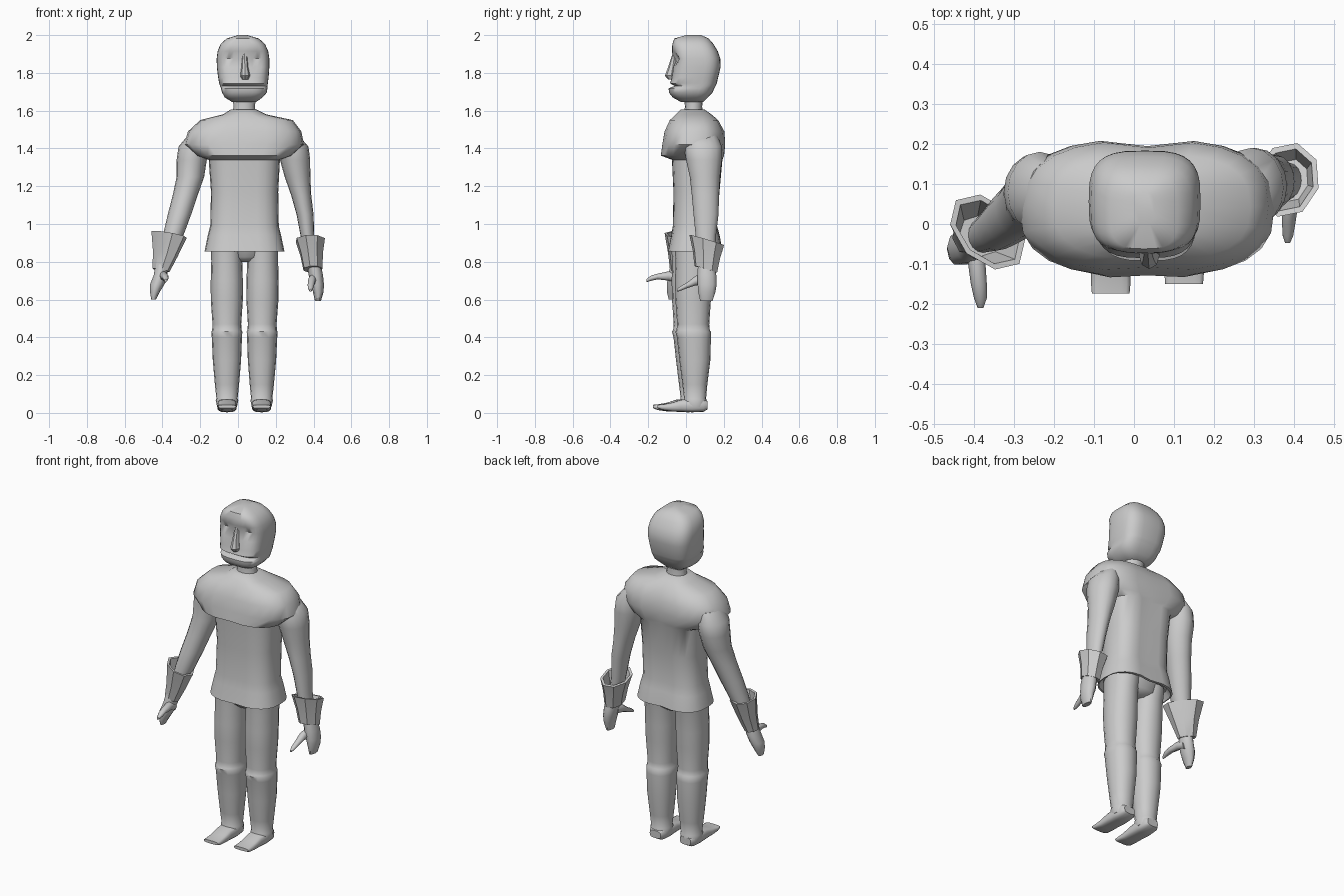
import bpy, bmesh, math
from mathutils import Vector


def finish(name, bm, angle=50):
    bmesh.ops.recalc_face_normals(bm, faces=bm.faces)
    me = bpy.data.meshes.new(name)
    bm.to_mesh(me)
    bm.free()
    ob = bpy.data.objects.new(name, me)
    bpy.context.collection.objects.link(ob)
    bpy.ops.object.select_all(action='DESELECT')
    ob.select_set(True)
    bpy.context.view_layer.objects.active = ob
    bpy.ops.object.shade_smooth_by_angle(angle=math.radians(angle))
    return ob


def loft(name, rings, n=16, p=2.0, axis='Z', yaw=0, slope=(0, 0), edit=None, angle=50):
    """Skin superellipse rings (x, y, z, r1, r2), stacked along Z or Y."""
    bm = bmesh.new()
    loops = []
    cy, sy = math.cos(math.radians(yaw)), math.sin(math.radians(yaw))
    for x, y, z, r1, r2 in rings:
        loop = []
        for i in range(n):
            a = 2 * math.pi * i / n
            c, s = math.cos(a), math.sin(a)
            u = r1 * math.copysign(abs(c) ** (2 / p), c)
            v = r2 * math.copysign(abs(s) ** (2 / p), s)
            u, v = u * cy - v * sy, u * sy + v * cy
            if axis == 'Z':
                co = Vector((x + u, y + v, z + slope[0] * u + slope[1] * v))
            else:
                co = Vector((x + u, y, z + v))
            if edit:
                edit(co)
            loop.append(bm.verts.new(co))
        loops.append(loop)
    for a, b in zip(loops, loops[1:]):
        for i in range(n):
            j = (i + 1) % n
            bm.faces.new((a[i], a[j], b[j], b[i]))
    bm.faces.new(loops[0])
    bm.faces.new(loops[-1])
    return finish(name, bm, angle)


def span(x0, x1, y0, y1, z):
    """Ring from its extents."""
    return ((x0 + x1) / 2, (y0 + y1) / 2, z, (x1 - x0) / 2, (y1 - y0) / 2)


# Jacket: flared hem, waist, overhanging chest, rounded shoulders
def spine_groove(co):
    g = math.exp(-((co.x - 0.04) / 0.06) ** 2)
    if co.z < 1.56:
        co.y += (-0.018 if co.y > 0.05 else 0.01) * g


loft("jacket", [
    span(-.15, .22, -.07, .165, .89),
    span(-.172, .241, -.09, .185, .855),
    span(-.177, .246, -.10, .20, .855),
    span(-.16, .228, -.083, .185, .94),
    span(-.147, .216, -.075, .172, .99),
    span(-.143, .213, -.072, .185, 1.17),
    span(-.155, .222, -.08, .20, 1.34),
    span(-.22, .285, -.138, .207, 1.362),
    span(-.285, .35, -.13, .212, 1.42),
    span(-.265, .335, -.118, .208, 1.49),
    span(-.20, .29, -.09, .175, 1.55),
    span(-.08, .15, -.055, .135, 1.58),
    span(-.04, .10, -.03, .10, 1.605)],
    n=24, p=2.7, edit=spine_groove)

# Neck
loft("neck", [(.033, .04, 1.56, .07, .06), (.033, .04, 1.62, .056, .045),
              (.033, .04, 1.69, .065, .055)])


# Head: boxy skull with eye sockets pressed into the flat face
def face(co):
    if co.y < 0:
        for ex in (-.04, .098):
            d = ((co.x - ex) / .04) ** 2 + ((co.z - 1.875) / .03) ** 2
            co.y += .03 * math.exp(-d)


loft("head", [
    span(-.03, .095, -.025, .09, 1.645),
    span(-.07, .13, -.07, .115, 1.67),
    span(-.084, .152, -.09, .14, 1.695),
    span(-.09, .156, -.092, .15, 1.718),
    span(-.095, .156, -.06, .157, 1.731),
    span(-.10, .158, -.085, .163, 1.745),
    span(-.105, .162, -.075, .17, 1.775),
    span(-.112, .166, -.07, .183, 1.83),
    span(-.113, .166, -.07, .182, 1.875),
    span(-.108, .16, -.076, .168, 1.915),
    span(-.092, .143, -.072, .145, 1.953),
    span(-.06, .11, -.062, .12, 1.982),
    span(0, .05, -.0, .08, 2.0)],
    n=32, p=3.2, edit=face)

# Nose wedge
loft("nose", [(.035, -.06, 1.90, .012, .012), (.036, -.07, 1.83, .018, .025),
              (.038, -.078, 1.785, .026, .034), (.038, -.07, 1.765, .018, .025)],
     n=8, angle=30)

# Arms
loft("arm_a", [(-.215, .075, 1.47, .05, .08), (-.235, .08, 1.41, .08, .10),
               (-.245, .08, 1.34, .08, .095), (-.252, .065, 1.25, .073, .085),
               (-.28, .04, 1.15, .066, .073), (-.31, .015, 1.05, .062, .066),
               (-.34, -.01, .95, .055, .056), (-.38, -.03, .82, .036, .042)])
loft("arm_b", [(.27, .085, 1.47, .05, .08), (.293, .09, 1.41, .08, .10),
               (.302, .095, 1.34, .08, .095), (.315, .10, 1.25, .068, .08),
               (.335, .103, 1.15, .053, .072), (.355, .106, 1.05, .045, .066),
               (.367, .105, .94, .036, .054), (.385, .108, .82, .034, .045)])

# Flared open glove cuffs
loft("cuff_a", [(-.408, -.04, .755, .05, .04), (-.385, -.03, .84, .075, .055),
                (-.365, -.02, .945, .112, .075), (-.365, -.02, .945, .096, .062),
                (-.385, -.03, .83, .055, .045)],
     n=8, yaw=-45, slope=(-.22, -.12), angle=35)
loft("cuff_b", [(.397, .105, .76, .052, .062), (.39, .108, .84, .062, .075),
                (.383, .11, .915, .08, .095), (.383, .11, .915, .066, .08),
                (.39, .108, .83, .045, .055)],
     n=8, yaw=-15, slope=(.05, -.3), angle=35)

# Flat hands with outstretched thumbs
loft("hand_a", [(-.40, -.04, .80, .034, .038), (-.41, -.05, .73, .036, .048),
                (-.428, -.058, .68, .038, .045), (-.44, -.065, .64, .026, .038),
                (-.447, -.07, .60, .012, .022)], n=10)
loft("hand_b", [(.40, .105, .80, .034, .042), (.412, .11, .73, .038, .053),
                (.42, .112, .68, .035, .053), (.425, .11, .64, .028, .048),
                (.423, .108, .592, .016, .034)], n=10)
loft("thumb_a", [(-.40, -.04, .71, .024, .03), (-.393, -.09, .725, .022, .025),
                 (-.387, -.15, .722, .02, .015), (-.383, -.185, .713, .016, .014),
                 (-.383, -.21, .70, .007, .008)], n=8, axis='Y')
loft("thumb_b", [(.40, .10, .71, .024, .03), (.39, .05, .70, .02, .025),
                 (.386, .005, .675, .017, .015), (.384, -.03, .658, .013, .012),
                 (.383, -.048, .648, .006, .007)], n=8, axis='Y')

# Hips under the jacket
loft("hips", [(.035, .045, .80, .04, .06), (.035, .045, .825, .12, .09),
              (.035, .045, .92, .16, .11)], p=2.4)

# Legs with boot tops, and feet; the two sides sit slightly offset in depth
for side, cx, lean, dy in (("a", -.06, .002, -.008), ("b", .132, -.007, .010)):
    rings = [(.88, .04, .082, .11), (.80, .035, .082, .10), (.70, .03, .085, .098),
             (.60, .028, .085, .094), (.47, .028, .076, .085), (.438, .028, .078, .088),
             (.43, .028, .082, .094), (.40, .032, .08, .09), (.28, .037, .075, .082),
             (.15, .037, .064, .066), (.075, .038, .056, .058), (.068, .038, .06, .062),
             (.03, .04, .052, .056)]
    loft("leg_" + side, [(cx + lean * (1 - z), y + dy, z, rx, ry)
                         for z, y, rx, ry in rings], p=2.2)
    foot = [(.10, .04, .036, .022), (.08, .04, .048, .034), (.02, .039, .052, .036),
            (-.04, .038, .05, .032), (-.09, .031, .049, .023),
            (-.14, .030, .049, .015), (-.163, .034, .047, .009)]
    loft("foot_" + side, [(cx + lean, y + dy * 1.3, z, rx, rz)
                          for y, z, rx, rz in foot], n=16, p=3.2, axis='Y')
